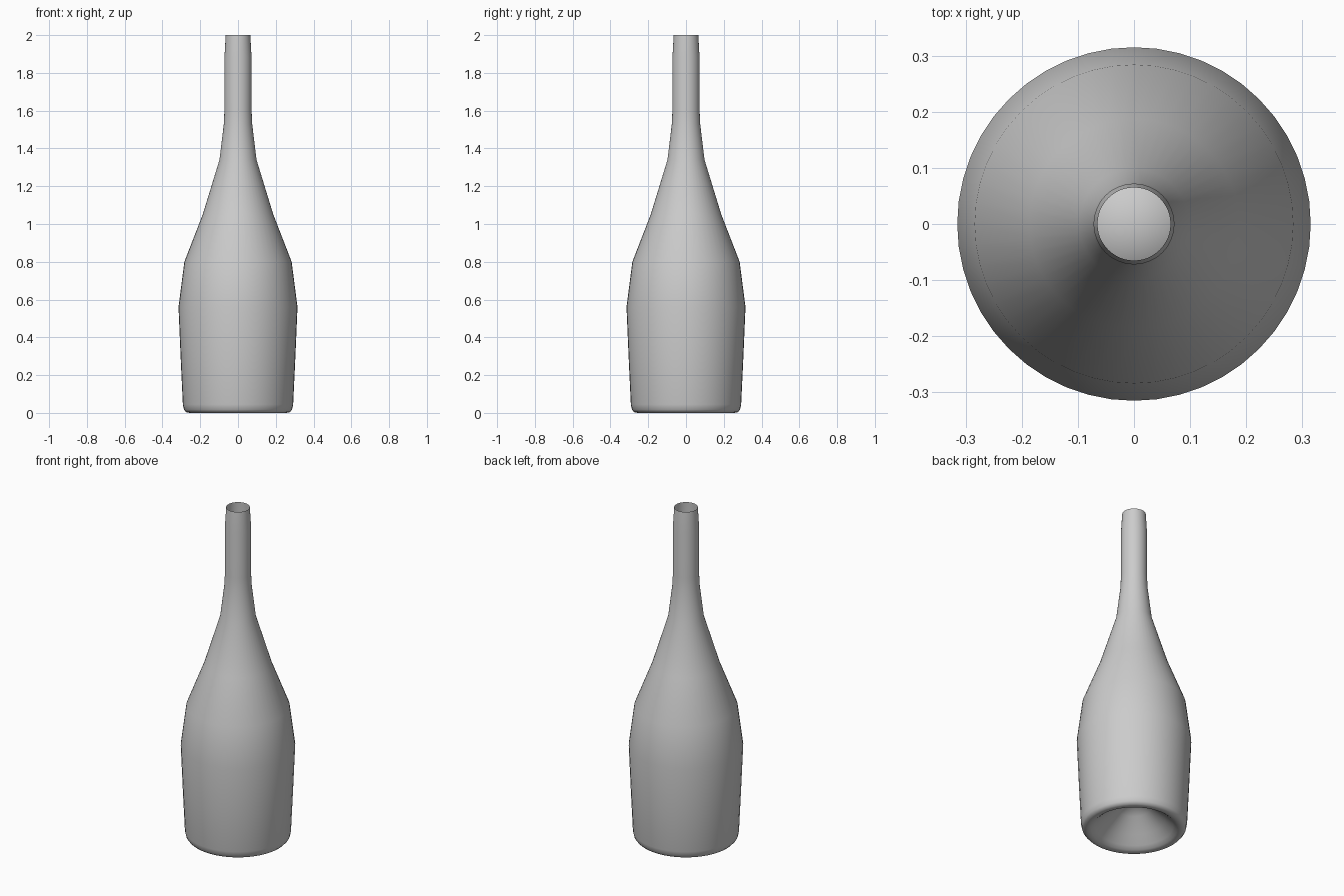
import bpy, bmesh, math

if "Cube" in bpy.data.objects:
    bpy.data.objects.remove(bpy.data.objects["Cube"])

SEGMENTS = 48

# Half profile (radius, height): punt under the base, foot, body, shoulder, neck, open mouth
profile = [
    (0.0, 0.20), (0.09, 0.135), (0.17, 0.065), (0.215, 0.022),
    (0.235, 0.006), (0.255, 0.0), (0.275, 0.004), (0.286, 0.017), (0.292, 0.045),
    (0.303, 0.28), (0.315, 0.56), (0.284, 0.80), (0.187, 1.05),
    (0.098, 1.34), (0.075, 1.53), (0.072, 1.60), (0.072, 1.88), (0.065, 2.0),
]

# Lathe the profile around z
bm = bmesh.new()
verts = [bm.verts.new((r, 0, z)) for r, z in profile]
edges = [bm.edges.new(pair) for pair in zip(verts, verts[1:])]
bmesh.ops.spin(bm, geom=verts + edges, cent=(0, 0, 0), axis=(0, 0, 1),
               angle=math.tau, steps=SEGMENTS, use_merge=False)
bmesh.ops.remove_doubles(bm, verts=bm.verts[:], dist=0.0005)
bmesh.ops.recalc_face_normals(bm, faces=bm.faces[:])

# Make the faces point outwards (body side faces away from the axis)
side = max(bm.faces, key=lambda f: f.calc_center_median().xy.length)
if side.normal.xy.dot(side.calc_center_median().xy) < 0:
    bmesh.ops.reverse_faces(bm, faces=bm.faces[:])
for f in bm.faces:
    f.smooth = True

mesh = bpy.data.meshes.new("bottle")
bm.to_mesh(mesh)
bm.free()
bottle = bpy.data.objects.new("bottle", mesh)
bpy.context.collection.objects.link(bottle)
